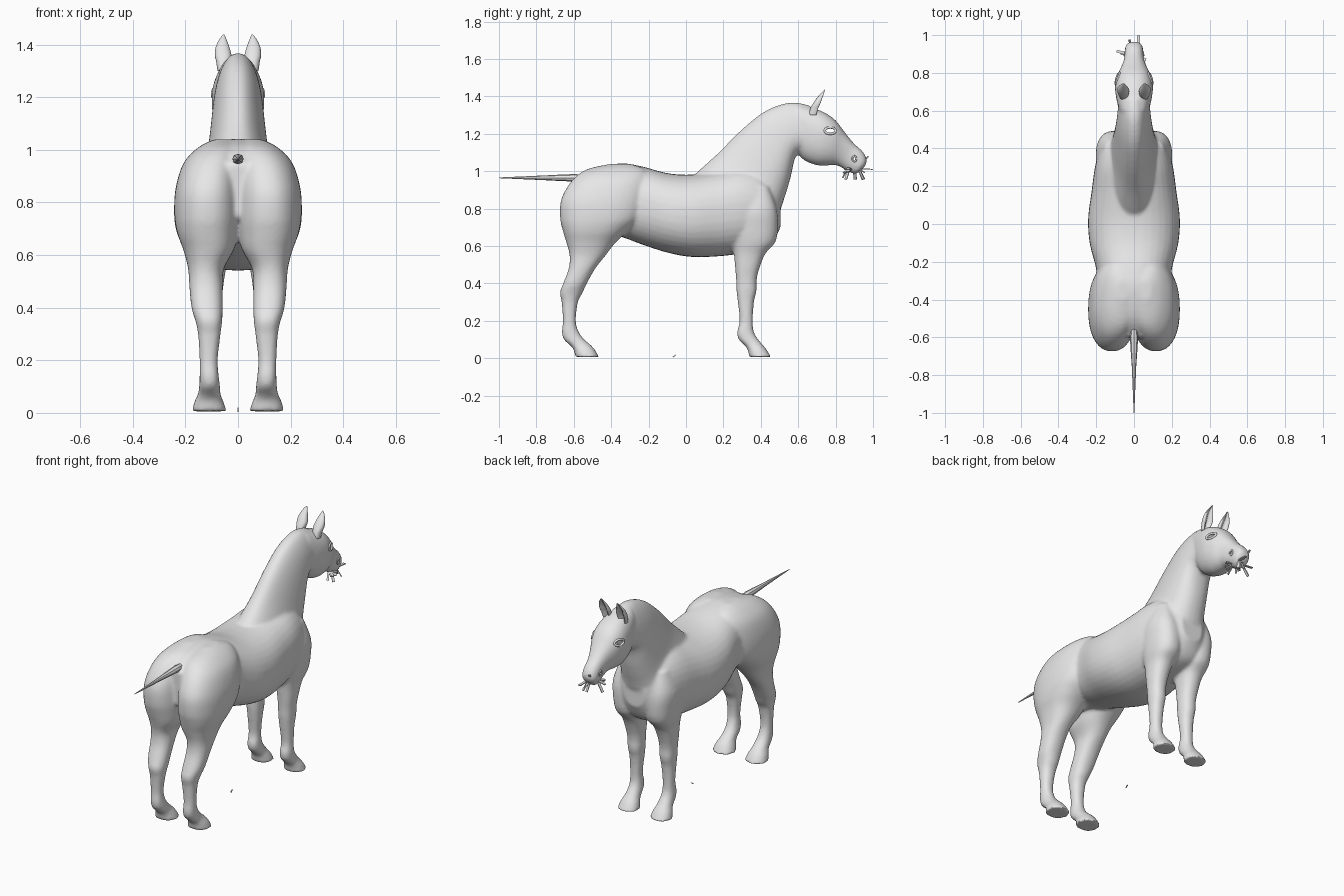
import bpy, bmesh, math, random
from mathutils import Vector
from mathutils.bvhtree import BVHTree

if "Cube" in bpy.data.objects:
    bpy.data.objects.remove(bpy.data.objects["Cube"])

grey = bpy.data.materials.new("plain grey")
grey.diffuse_color = (0.8, 0.8, 0.8, 1)
grey.use_nodes = True
grey.node_tree.nodes["Principled BSDF"].inputs["Base Color"].default_value = grey.diffuse_color


def smooth_rings(rings, steps):
    """Catmull-Rom interpolation between cross-sections."""
    out, n = [], len(rings)
    for i in range(n - 1):
        a, b, c, d = (rings[min(max(i + k, 0), n - 1)] for k in (-1, 0, 1, 2))
        for s in range(steps):
            t = s / steps
            out.append([0.5 * (2 * q + (r - p) * t + (2 * p - 5 * q + 4 * r - w) * t * t
                               + (3 * q - p - 3 * r + w) * t ** 3)
                        for p, q, r, w in zip(a, b, c, d)])
    return out + [list(rings[-1])]


def loft(bm, rings, sign=1, steps=4, sides=36, power=0.88, taper=0.0, cup=0.0):
    """Ring = (y1, z1, y2, z2, x1, x2): an oval spanning two profile points and an x range."""
    loops = []
    for y1, z1, y2, z2, x1, x2 in smooth_rings(rings, steps):
        loop = []
        for k in range(sides):
            a = 2 * math.pi * k / sides
            u, v = math.cos(a), math.sin(a)
            u = math.copysign(abs(u) ** power, u)
            v = math.copysign(abs(v) ** power, v)
            w = u * (1 - taper * v)
            if v > 0:
                v -= cup * 2 * (1 - abs(u))
            loop.append(bm.verts.new((sign * ((x1 + x2) / 2 + w * (x2 - x1) / 2),
                                      (y1 + y2) / 2 + v * (y2 - y1) / 2,
                                      (z1 + z2) / 2 + v * (z2 - z1) / 2)))
        loops.append(loop)
    for a, b in zip(loops, loops[1:]):
        for k in range(sides):
            j = (k + 1) % sides
            bm.faces.new((a[k], a[j], b[j], b[k]))
    bm.faces.new(loops[0])
    bm.faces.new(loops[-1])


def make(name, bm, smooth=True):
    bmesh.ops.recalc_face_normals(bm, faces=bm.faces)
    me = bpy.data.meshes.new(name)
    bm.to_mesh(me)
    bm.free()
    ob = bpy.data.objects.new(name, me)
    bpy.context.collection.objects.link(ob)
    me.materials.append(grey)
    if smooth:
        me.shade_smooth()
    return ob


# Torso: y, bottom, top, half width
torso = [(-.60, .75, .95, .08), (-.50, .68, 1.015, .15), (-.35, .65, 1.042, .19),
         (-.24, .61, 1.027, .20), (-.10, .565, .99, .235), (.03, .542, .982, .243),
         (.17, .545, 1.0, .225), (.30, .56, 1.02, .207), (.40, .58, 1.0, .18),
         (.46, .615, .95, .14), (.505, .70, .88, .07)]
# Neck and head: crest and throat points, half width
neck = [(.35, .64, .00, .93, .17), (.485, .76, .06, .995, .15), (.53, .87, .17, 1.095, .118),
        (.56, .97, .30, 1.225, .102), (.58, 1.06, .43, 1.325, .092),
        (.605, 1.10, .56, 1.368, .084), (.67, 1.11, .66, 1.352, .078)]
head = [(.59, 1.11, .60, 1.36, .075), (.63, 1.06, .68, 1.338, .092),
        (.70, 1.032, .745, 1.312, .10), (.76, 1.031, .80, 1.272, .09),
        (.80, 1.033, .85, 1.207, .068), (.835, 1.018, .90, 1.147, .052),
        (.87, .998, .943, 1.108, .049), (.905, .985, .966, 1.065, .043),
        (.93, 1.0, .96, 1.03, .02)]
# Legs: z, back, front, inner x, outer x
hind_leg = [(1.04, -.40, -.30, .03, .09), (1.01, -.53, -.22, 0, .15), (.95, -.61, -.20, -.01, .207),
            (.85, -.667, -.21, -.01, .238), (.75, -.673, -.24, -.01, .242),
            (.68, -.658, -.31, 0, .23), (.62, -.64, -.375, .015, .208),
            (.55, -.622, -.43, .053, .19), (.48, -.627, -.485, .058, .185),
            (.40, -.657, -.53, .058, .177), (.35, -.674, -.553, .06, .162),
            (.30, -.665, -.578, .066, .152), (.20, -.658, -.589, .077, .146),
            (.14, -.664, -.573, .073, .146), (.10, -.653, -.543, .068, .148),
            (.07, -.62, -.508, .066, .153), (.045, -.60, -.487, .056, .165),
            (.006, -.592, -.465, .043, .176)]
front_leg = [(.92, .28, .44, .08, .16), (.80, .24, .485, .03, .20), (.70, .235, .492, .02, .197),
             (.62, .245, .477, .025, .187), (.56, .256, .425, .043, .172),
             (.48, .263, .392, .056, .163), (.42, .268, .378, .061, .156),
             (.36, .27, .377, .063, .153), (.30, .277, .363, .068, .148),
             (.20, .287, .357, .077, .144), (.14, .273, .363, .073, .146),
             (.10, .282, .387, .070, .148), (.07, .313, .412, .066, .153),
             (.045, .33, .432, .057, .163), (.006, .338, .455, .047, .174)]

bm = bmesh.new()
loft(bm, [(y, b, y, t, -w, w) for y, b, t, w in torso])
for part, taper in ((neck, .25), (head, -.08)):
    loft(bm, [(a, b, c, d, -w, w) for a, b, c, d, w in part], taper=taper)
for sign in (-1, 1):
    for leg in (hind_leg, front_leg):
        loft(bm, [(y0, z, y1, z, x0, x1) for z, y0, y1, x0, x1 in leg], sign)
body = make("body", bm)

# Fuse all the body volumes into one soft skin
remesh = body.modifiers.new("fuse", 'REMESH')
remesh.mode = 'VOXEL'
remesh.voxel_size = 0.009
relax = body.modifiers.new("relax", 'SMOOTH')
relax.factor = 0.5
relax.iterations = 8
dg = bpy.context.evaluated_depsgraph_get()
skin = bpy.data.meshes.new_from_object(body.evaluated_get(dg))
body.modifiers.clear()
body.data = skin

# Open eye sockets and nostrils: name, y, z, radius y, radius z, rim thickness
openings = [("eyelid", .771, 1.217, .029, .017, .0065), ("nostril", .9, 1.067, .010, .014, .005)]
bm = bmesh.new()
bm.from_mesh(skin)
tree = BVHTree.FromBMesh(bm)
doomed = [f for f in bm.faces for c in [f.calc_center_median()] if abs(c.x) > .015 and any(
    ((c.y - y) / ry) ** 2 + ((c.z - z) / rz) ** 2 < 1 for _, y, z, ry, rz, _ in openings)]
bmesh.ops.delete(bm, geom=doomed, context='FACES')
bm.to_mesh(skin)
bm.free()
skin.materials.clear()
skin.materials.append(grey)
skin.shade_smooth()

for name, y, z, ry, rz, thick in openings:
    for sign, side in ((-1, "left"), (1, "right")):
        cu = bpy.data.curves.new(name, 'CURVE')
        cu.dimensions = '3D'
        cu.bevel_depth = thick
        cu.bevel_resolution = 2
        sp = cu.splines.new('POLY')
        sp.points.add(23)
        sp.use_cyclic_u = True
        for k, p in enumerate(sp.points):
            a = 2 * math.pi * k / 24
            py, pz = y + ry * math.cos(a), z + rz * math.sin(a)
            hit = tree.ray_cast(Vector((sign * .3, py, pz)), Vector((-sign, 0, 0)))[0]
            p.co = (hit.x if hit else sign * .04, py, pz, 1)
        cu.materials.append(grey)
        bpy.context.collection.objects.link(bpy.data.objects.new(side + "_" + name, cu))

# Cupped ears
ear = [(1.30, .655, .715, .03, .078), (1.335, .665, .725, .028, .083), (1.36, .678, .735, .025, .088),
       (1.39, .698, .741, .033, .085), (1.42, .724, .746, .044, .071), (1.438, .742, .746, .052, .057)]
for sign, side in ((-1, "left"), (1, "right")):
    bm = bmesh.new()
    loft(bm, [(y0, z, y1, z, x0, x1) for z, y0, y1, x0, x1 in ear], sign, sides=24, cup=.7)
    make(side + "_ear", bm)

# Thin tail pointing straight back
bm = bmesh.new()
loft(bm, [(y, .965 - h, y, .965 + h, -w, w) for y, h, w in
          ((-.54, .015, .012), (-.60, .02, .022), (-.75, .013, .012), (-1.0, .002, .002))],
     steps=2, sides=8, power=1)
make("tail", bm, False)


# Straw in the mouth: thin bent-looking strips spreading from the lips
def strip(bm, start, end, width):
    d = end - start
    rot = d.to_track_quat('X', 'Z').to_matrix().to_4x4()
    rot.translation = (start + end) / 2
    cube = bmesh.ops.create_cube(bm, size=1)["verts"]
    for v in cube:
        v.co = rot @ Vector((v.co.x * d.length, v.co.y * width, v.co.z * .005))


random.seed(4)
bm = bmesh.new()
strip(bm, Vector((.02, .91, 1.015)), Vector((.025, .998, 1.01)), .016)
strip(bm, Vector((-.03, .90, 1.02)), Vector((-.092, .915, 1.015)), .014)
strip(bm, Vector((-.01, .93, 1.03)), Vector((-.025, .975, 1.08)), .012)
for i in range(14):
    a = random.uniform(0, 2 * math.pi)
    start = Vector((.035 * math.cos(a), .895 + .035 * math.sin(a), 1.01))
    end = start + Vector((.035 * math.cos(a), .025 * math.sin(a), random.uniform(-.06, .02)))
    strip(bm, start, end, random.uniform(.009, .018))
make("mouth_straw", bm, False)

# Stray crumb lying on the ground
bm = bmesh.new()
strip(bm, Vector((0, -.07, .006)), Vector((0, -.055, .018)), .005)
make("straw_crumb", bm, False)
